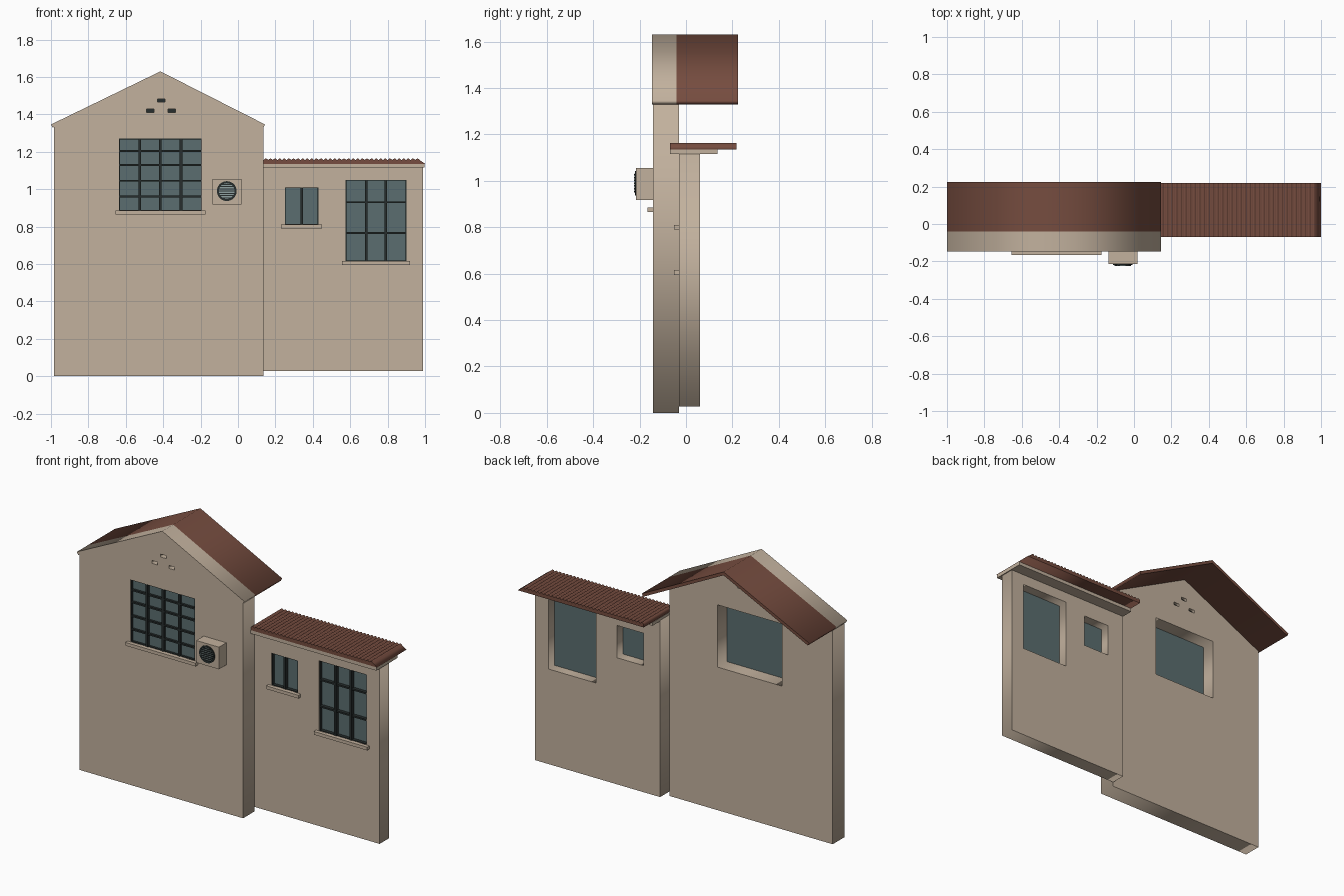
import bpy, bmesh, math
from mathutils import Matrix, Vector

if "Cube" in bpy.data.objects:
    bpy.data.objects.remove(bpy.data.objects["Cube"], do_unlink=True)


def material(name, rgb):
    m = bpy.data.materials.new(name)
    m.use_nodes = True
    m.diffuse_color = (*rgb, 1)
    m.node_tree.nodes["Principled BSDF"].inputs["Base Color"].default_value = (*rgb, 1)
    return m


STUCCO = material("beige stucco", (0.54, 0.44, 0.34))
TILE = material("terracotta tile", (0.18, 0.073, 0.05))
GLASS = material("teal glass", (0.105, 0.155, 0.16))
IRON = material("dark iron", (0.02, 0.027, 0.026))
GRILLE = material("pale grille", (0.28, 0.36, 0.36))


def add(name, bm, mat):
    bmesh.ops.recalc_face_normals(bm, faces=bm.faces)
    me = bpy.data.meshes.new(name)
    bm.to_mesh(me)
    bm.free()
    me.materials.append(mat)
    ob = bpy.data.objects.new(name, me)
    bpy.context.collection.objects.link(ob)
    return ob


def boxes(name, mat, *extents):
    """One object from boxes given as (x0, x1, y0, y1, z0, z1)."""
    bm = bmesh.new()
    for x0, x1, y0, y1, z0, z1 in extents:
        mid = Vector((x0 + x1, y0 + y1, z0 + z1)) / 2
        size = (x1 - x0, y1 - y0, z1 - z0, 1)
        bmesh.ops.create_cube(bm, size=1, matrix=Matrix.Translation(mid) @ Matrix.Diagonal(size))
    return add(name, bm, mat)


def slab(name, mat, outline, y0, y1, holes=()):
    """Extrude an x-z outline from y0 to y1, leaving rectangular holes."""
    cu = bpy.data.curves.new(name, "CURVE")
    cu.dimensions, cu.fill_mode, cu.extrude = "2D", "BOTH", (y1 - y0) / 2
    loops = [outline] + [[(a, c), (b, c), (b, d), (a, d)] for a, b, c, d in holes]
    for pts in loops:
        sp = cu.splines.new("POLY")
        sp.points.add(len(pts) - 1)
        for p, (x, z) in zip(sp.points, pts):
            p.co = (x, z, 0, 1)
        sp.use_cyclic_u = True
    tmp = bpy.data.objects.new(name + " outline", cu)
    bpy.context.collection.objects.link(tmp)
    deps = bpy.context.evaluated_depsgraph_get()
    me = bpy.data.meshes.new_from_object(tmp.evaluated_get(deps))
    bm = bmesh.new()
    bm.from_mesh(me)
    bpy.data.objects.remove(tmp)
    bpy.data.curves.remove(cu)
    bpy.data.meshes.remove(me)
    bmesh.ops.remove_doubles(bm, verts=bm.verts, dist=1e-5)
    turn = Matrix.Translation((0, (y0 + y1) / 2, 0)) @ Matrix.Rotation(math.pi / 2, 4, "X")
    bm.transform(turn)
    return add(name, bm, mat)


def window(name, hole, front, depth, uprights, rails, lip):
    """Glass pane, bars in front of it and a projecting sill."""
    x0, x1, z0, z1 = hole
    glass = front + depth
    boxes(name + "_glass", GLASS, (x0, x1, glass, glass + 0.005, z0, z1))
    e, w, h = 0.004, 0.007, 0.005
    bars = [(x - w, x + w, front, glass, z0, z1) for x in uprights]
    bars += [(x0, x1, front + 0.004, glass, z - h, z + h) for z in rails]
    bars += [(x0, x0 + e, front + 0.004, glass, z0, z1), (x1 - e, x1, front + 0.004, glass, z0, z1)]
    bars += [(x0, x1, front + 0.004, glass, z1 - e, z1), (x0, x1, front + 0.004, glass, z0, z0 + e)]
    boxes(name + "_bars", IRON, *bars)
    boxes(name + "_sill", STUCCO, (x0 - 0.02, x1 + 0.02, front - lip, front, z0 - 0.02, z0))


# Gabled wall with its window and small vent openings
MAIN = (-0.635, -0.195, 0.885, 1.27)
RIDGE = -0.4275
vents = [(x - 0.02, x + 0.02, z - 0.009, z + 0.009)
         for x, z in ((-0.41, 1.474), (-0.47, 1.419), (-0.353, 1.419))]
RIDGE = -0.415
gable = [(-0.983, 0), (0.135, 0), (0.135, 1.335), (RIDGE, 1.612), (-0.983, 1.335)]
slab("gable_wall", STUCCO, gable, -0.143, -0.03, [MAIN] + vents)
boxes("vent_backs", IRON, *[(a, b, -0.055, -0.05, c, d) for a, b, c, d in vents])
window("gable_window", MAIN, -0.143, 0.018, (-0.525, -0.415, -0.305),
       (0.962, 1.045, 1.13, 1.205), 0.022)

# Pitched roof: stucco coping in front, tile behind
chevron = [(-1.0, 1.346), (RIDGE, 1.63), (0.145, 1.346), (0.136, 1.329),
           (RIDGE, 1.609), (-0.991, 1.329)]
slab("roof_coping", STUCCO, chevron, -0.147, -0.04)
slab("gable_roof", TILE, chevron, -0.04, 0.225)

# Lower wing wall and its windows
SMALL = (0.25, 0.43, 0.81, 1.01)
LARGE = (0.575, 0.9, 0.615, 1.05)
wing = [(0.135, 0.027), (0.99, 0.027), (0.99, 1.12), (0.135, 1.12)]
slab("wing_wall", STUCCO, wing, -0.03, 0.06, [SMALL, LARGE])
window("small_window", SMALL, -0.03, 0.025, (0.34,), (), 0.022)
window("large_window", LARGE, -0.03, 0.025, (0.685, 0.79), (0.765, 0.93), 0.022)

# Wing cornice and ribbed tile roof with a sloping end
boxes("wing_cornice", STUCCO, (0.135, 0.996, -0.07, 0.135, 1.115, 1.136))
RIBS, STEPS, START, END = 34, 6, 0.137, 0.972
pitch = (END - START) / RIBS
ribs = [(START + (i + s / STEPS) * pitch, 1.155 + 0.009 * math.sin(math.pi * s / STEPS))
        for i in range(RIBS) for s in range(STEPS)]
slab("wing_roof", TILE, [(START, 1.136)] + ribs + [(END, 1.155), (1.0, 1.136)], -0.07, 0.218)

# Air conditioner with a round slatted fan guard
boxes("cooler_box", STUCCO, (-0.135, 0.02, -0.215, -0.143, 0.918, 1.055))
FX, FZ, R = -0.06, 0.99, 0.053


def disc(name, mat, radius, y0, y1):
    pts = [(FX + radius * math.cos(math.tau * i / 32), FZ + radius * math.sin(math.tau * i / 32))
           for i in range(32)]
    return pts, slab(name, mat, pts, y0, y1)


disc("fan_rim", IRON, R, -0.219, -0.215)
disc("fan_grille", GRILLE, R - 0.011, -0.221, -0.219)
slats = []
for i in range(-3, 4):
    z = FZ + i * 0.012
    half = math.sqrt((R - 0.009) ** 2 - (z - FZ) ** 2)
    slats.append((FX - half, FX + half, -0.225, -0.219, z - 0.003, z + 0.003))
boxes("fan_slats", IRON, *slats)
